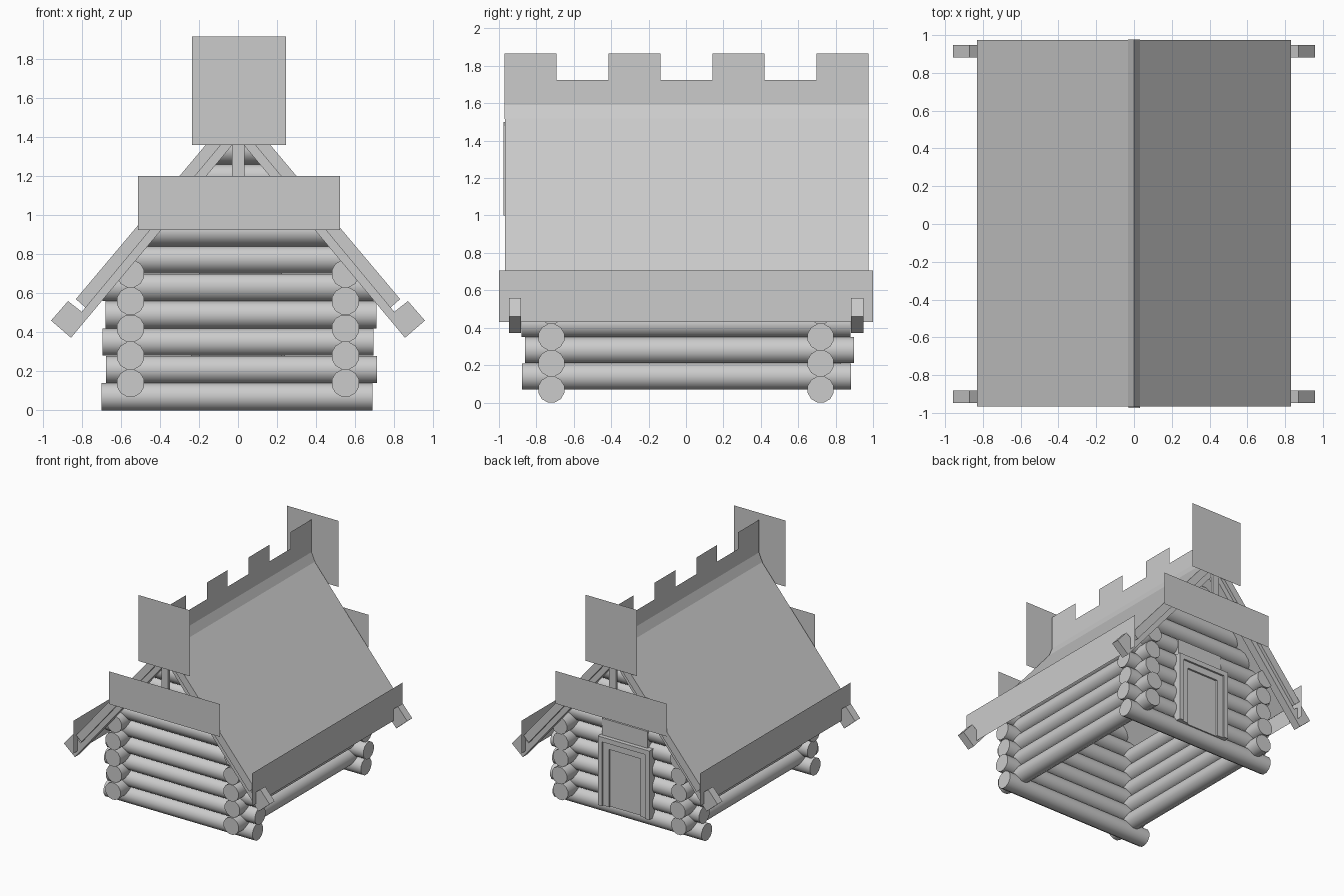
import bpy, bmesh, math

if "Cube" in bpy.data.objects:
    bpy.data.objects.remove(bpy.data.objects["Cube"])

SLOPE = 1.2  # roof rise per unit of x


def make(name, verts, faces, smooth=False):
    me = bpy.data.meshes.new(name)
    me.from_pydata(verts, [], faces)
    bm = bmesh.new()
    bm.from_mesh(me)
    bmesh.ops.recalc_face_normals(bm, faces=bm.faces)
    bm.to_mesh(me)
    bm.free()
    if smooth:
        me.shade_smooth()
        me.set_sharp_from_angle(angle=math.radians(40))
    ob = bpy.data.objects.new(name, me)
    bpy.context.collection.objects.link(ob)
    return ob


def loft(name, a, b, smooth=False):
    """Solid between two matching outlines."""
    n = len(a)
    faces = [tuple(range(n)), tuple(range(2 * n - 1, n - 1, -1))]
    faces += [(i, (i + 1) % n, n + (i + 1) % n, n + i) for i in range(n)]
    return make(name, a + b, faces, smooth)


def prism(name, pts, y0, y1, smooth=False):
    """Extrude an x-z outline along y."""
    return loft(name, [(x, y0, z) for x, z in pts],
                [(x, y1, z) for x, z in pts], smooth)


def box(name, x0, x1, y0, y1, z0, z1):
    return prism(name, [(x0, z0), (x1, z0), (x1, z1), (x0, z1)], y0, y1)


def ring(u, z, r=0.0722, n=12):
    """Log section with a flat top and bottom."""
    return [(u + r * math.cos(2 * math.pi * (i + .5) / n),
             z + r * math.sin(2 * math.pi * (i + .5) / n)) for i in range(n)]


# Gable wall logs, with ends trimmed under the roof slope
shift = [-0.005, 0.018, 0.0, 0.015]
for side in (-1, 1):
    for k in range(10):
        s = shift[k % 4] if k < 4 else 0
        sec = ring(0.72 * side, 0.07 + 0.14 * k)

        def reach(z):
            return max(0.004, min(0.693, 0.445 - (z - 0.926) / SLOPE))
        loft("gable_log", [(s - reach(z), y, z) for y, z in sec],
             [(s + reach(z), y, z) for y, z in sec], True)

# Side wall logs
for side in (-1, 1):
    for k in range(5):
        s = [0.003, 0.018, 0.0][k % 3]
        prism("side_log", ring(0.55 * side, 0.14 + 0.14 * k),
              -0.88 + s, 0.88 + s, True)

for sx in (-1, 1):
    # Roof slope slab
    prism("roof_slope", [(sx * x, z) for x, z in
          [(0.83, 0.57), (0.03, 1.52), (0, 1.555), (0, 1.465), (0.78, 0.526)]],
          -0.967, 0.975)
    # Eaves board
    make("eaves_board", [(sx * 0.83, -1, 0.43), (sx * 0.83, 1, 0.43),
                         (sx * 0.83, 1, 0.705), (sx * 0.83, -1, 0.705)],
         [(0, 1, 2, 3)])
    # Hooked rafters
    hook = [(0.855, 0.372), (0.957, 0.46), (0.87, 0.56), (0.80, 0.505),
            (0, 1.465), (0, 1.394)]
    for y in (-0.947, 0.882):
        prism("hooked_rafter", [(sx * x, z) for x, z in hook], y, y + 0.066)

# Ridge cap and crenellated ridge sheet
prism("ridge_cap", [(-0.033, 1.515), (0.033, 1.515), (0, 1.59)], -0.97, 0.977)
step = 1.945 / 7
verts, faces = [], []
for i in range(7):
    y0, y1 = -0.97 + i * step, -0.97 + (i + 1) * step
    top = 1.865 if i % 2 == 0 else 1.725
    n = len(verts)
    verts += [(0, y0, 1.55), (0, y1, 1.55), (0, y1, top), (0, y0, top)]
    faces.append((n, n + 1, n + 2, n + 3))
make("ridge_crest", verts, faces)

# Decorative sheets and hanging post on both gables
for side in (-1, 1):
    for name, x0, x1, z0, z1 in [("gable_top_sheet", -0.235, 0.245, 1.36, 1.915),
                                 ("gable_middle_sheet", -0.513, 0.523, 0.925, 1.2)]:
        y = 0.985 * side
        make(name, [(x0, y, z0), (x1, y, z0), (x1, y, z1), (x0, y, z1)],
             [(0, 1, 2, 3)])
    ya, yb = sorted((0.95 * side, 0.975 * side))
    box("ridge_post", -0.03, 0.033, ya, yb, 1.0, 1.5)

# Doorway on the rear gable: infill, stepped frames, door leaf
box("door_infill", -0.2, 0.225, 0.67, 0.795, 0.1, 0.81)


def frame(name, w, t, z0, z1, y1):
    for s in (-1, 1):
        a, b = sorted((s * w, s * (w - t)))
        box(name + "_post", a, b, 0.76, y1, z0, z1)
    box(name + "_lintel", -w + t, w - t, 0.76, y1, z1 - t, z1)


frame("outer_frame", 0.24, 0.04, 0.09, 0.67, 0.83)
frame("inner_frame", 0.20, 0.055, 0.09, 0.63, 0.815)
box("door_leaf", -0.145, 0.145, 0.76, 0.80, 0.09, 0.575)
